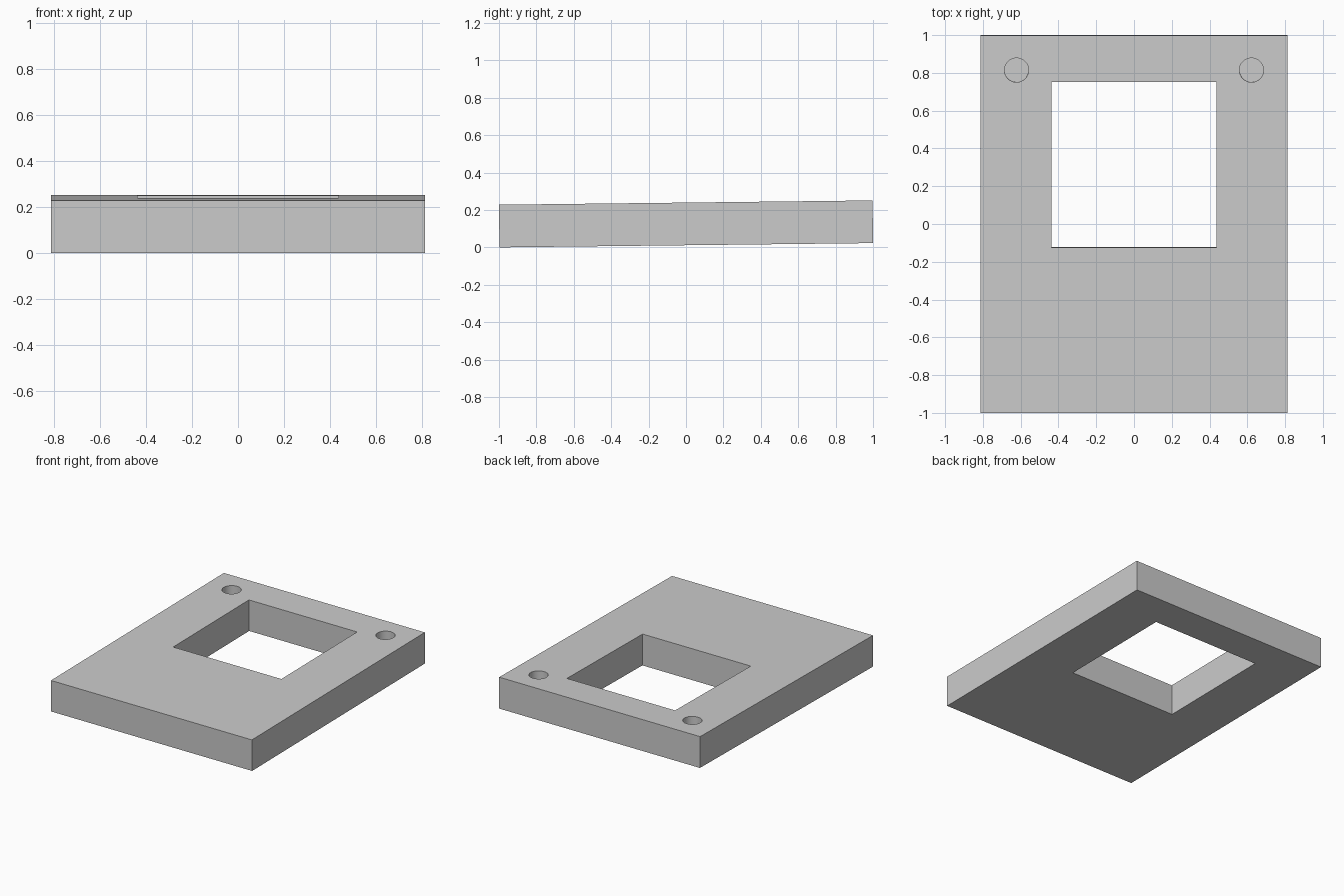
import bpy
import math
from mathutils import Matrix

if "Cube" in bpy.data.objects:
    bpy.data.objects.remove(bpy.data.objects["Cube"])

TILT = 0.0115          # slight upward tilt toward the back
T = 0.228              # plate thickness
L = (2 - T * math.sin(TILT)) / math.cos(TILT)
PEG_DEPTH = 0.15


def box(name, size, loc):
    bpy.ops.mesh.primitive_cube_add(size=1, location=loc)
    ob = bpy.context.object
    ob.name = name
    ob.scale = size
    bpy.ops.object.transform_apply(location=True, rotation=False, scale=True)
    return ob


def cut(target, cutter):
    mod = target.modifiers.new("cut", 'BOOLEAN')
    mod.operation = 'DIFFERENCE'
    mod.solver = 'EXACT'
    mod.object = cutter
    bpy.context.view_layer.objects.active = target
    bpy.ops.object.modifier_apply(modifier=mod.name)
    bpy.data.objects.remove(cutter, do_unlink=True)


# Flat plate, centred on its own middle
plate = box("plate", (1.625, L, T), (0, 0, 0))

# Square window through the plate
cut(plate, box("window_cutter", (0.875, 0.875, 1), (0, 0.315, 0)))

# Two blind round holes near the back corners
for side in (-1, 1):
    bpy.ops.mesh.primitive_cylinder_add(
        vertices=48, radius=0.064, depth=2 * PEG_DEPTH,
        location=(side * 0.622, 0.816, T / 2))
    cut(plate, bpy.context.object)

# Tilt the plate and rest its front edge on the ground
plate.data.transform(Matrix.Rotation(TILT, 4, 'X'))
lift = -min(v.co.z for v in plate.data.vertices)
plate.data.transform(Matrix.Translation((0, 0, lift)))

bpy.ops.object.select_all(action='DESELECT')
plate.select_set(True)
bpy.context.view_layer.objects.active = plate
bpy.ops.object.shade_smooth_by_angle(angle=math.radians(30))
